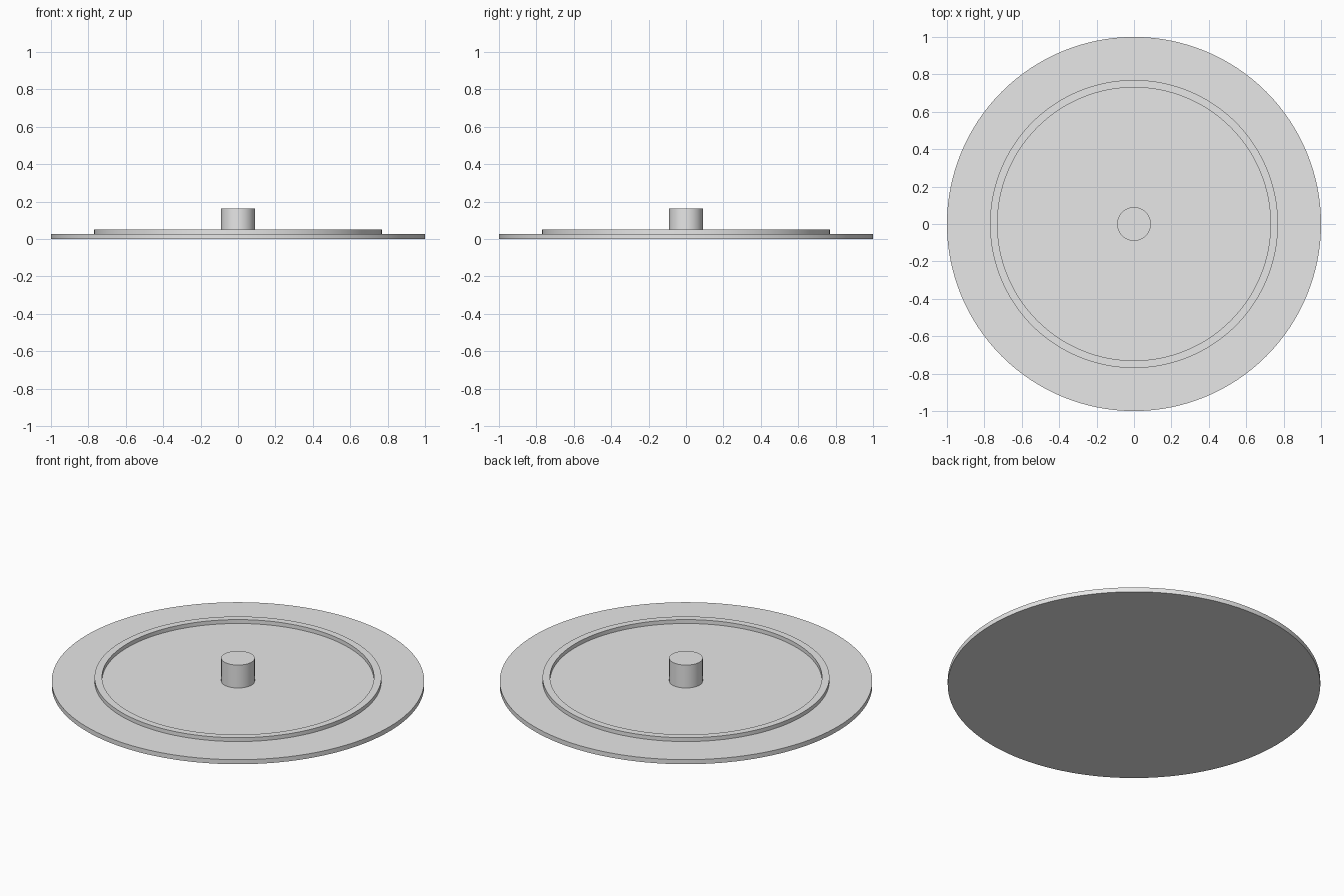
import bpy
import math

SIDES = 128

old = bpy.data.objects.get("Cube")
if old:
    bpy.data.objects.remove(old, do_unlink=True)

# One plain grey for every part
grey = bpy.data.materials.new("light_grey")
grey.use_nodes = True
colour = (0.8, 0.8, 0.8, 1.0)
grey.diffuse_color = colour
grey.node_tree.nodes["Principled BSDF"].inputs["Base Color"].default_value = colour


def finish(obj, name):
    obj.name = name
    obj.data.materials.append(grey)
    bpy.ops.object.shade_smooth_by_angle(angle=math.radians(30))


def cylinder(name, radius, bottom, top):
    bpy.ops.mesh.primitive_cylinder_add(
        vertices=SIDES, radius=radius, depth=top - bottom,
        location=(0, 0, (bottom + top) / 2))
    finish(bpy.context.object, name)


def ring(name, inner, outer, bottom, top):
    # Revolve a closed rectangular section around z
    section = [(inner, bottom), (outer, bottom), (outer, top), (inner, top)]
    n = len(section)
    verts, faces = [], []
    for i in range(SIDES):
        a = math.tau * i / SIDES
        verts += [(r * math.cos(a), r * math.sin(a), z) for r, z in section]
        j = (i + 1) % SIDES
        for k in range(n):
            m = (k + 1) % n
            faces.append((i * n + k, j * n + k, j * n + m, i * n + m))
    mesh = bpy.data.meshes.new(name)
    mesh.from_pydata(verts, [], faces)
    obj = bpy.data.objects.new(name, mesh)
    bpy.context.collection.objects.link(obj)
    bpy.ops.object.select_all(action="DESELECT")
    obj.select_set(True)
    bpy.context.view_layer.objects.active = obj
    finish(obj, name)


# Flat disc, raised rim and central post
DISC_TOP = 0.027
cylinder("base_disc", 1.0, 0, DISC_TOP)
ring("raised_rim", 0.73, 0.77, DISC_TOP, 0.05)
cylinder("centre_post", 0.09, DISC_TOP, 0.163)
